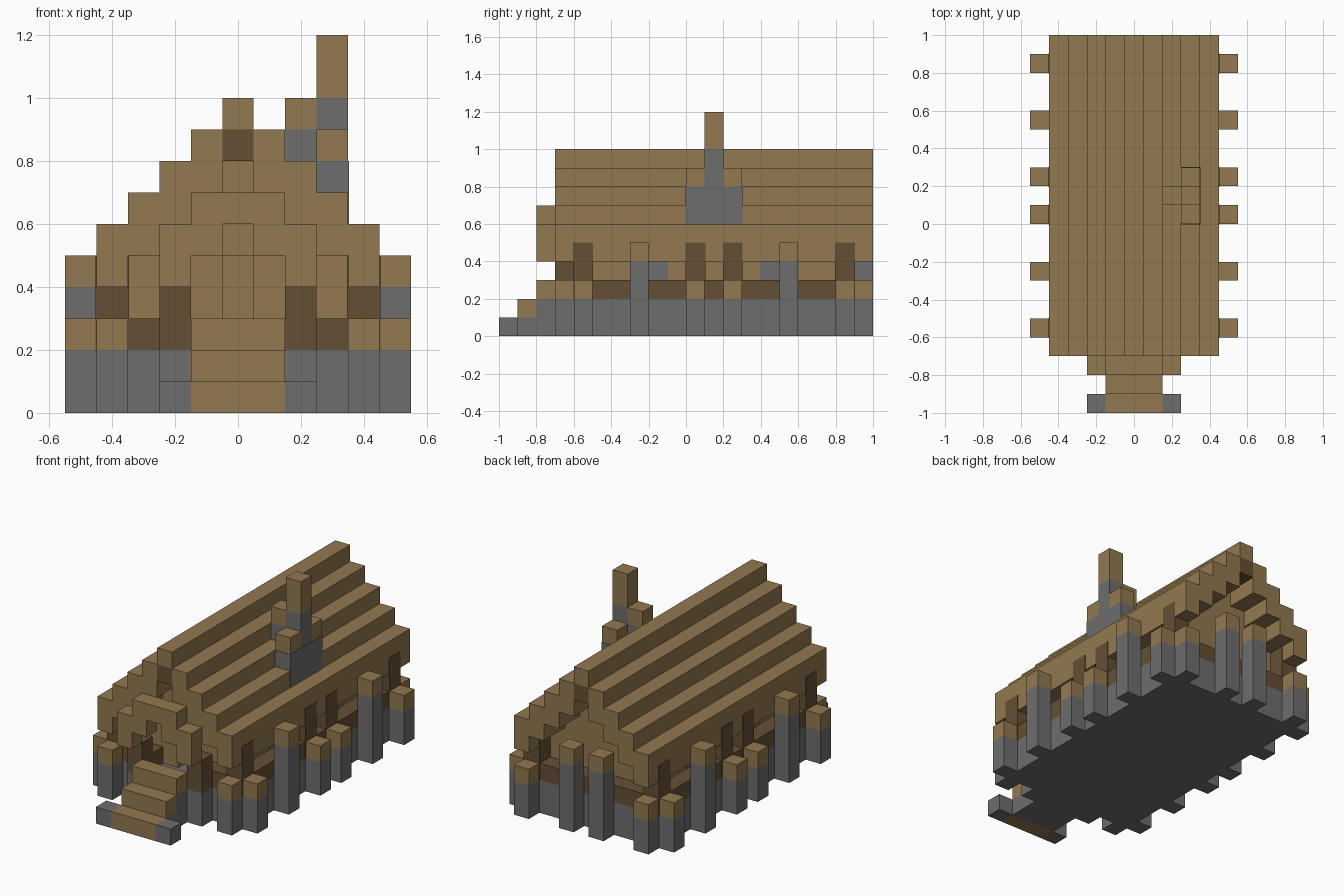
import bpy

cube = bpy.data.objects.get("Cube")
if cube:
    bpy.data.objects.remove(cube, do_unlink=True)


def material(name, color):
    m = bpy.data.materials.new(name)
    m.use_nodes = True
    m.diffuse_color = (*color, 1)
    bsdf = next(n for n in m.node_tree.nodes if n.type == 'BSDF_PRINCIPLED')
    bsdf.inputs["Base Color"].default_value = (*color, 1)
    return m


WOOD = material("light_wood", (0.29, 0.19, 0.08))
DARK = material("dark_wood", (0.13, 0.08, 0.034))
STONE = material("grey_stone", (0.155, 0.155, 0.155))
U = 0.1  # block size
PROUD = 0.03  # slight offset, in blocks, for inlaid parts


def box(name, mat, x, y, z, grow=0.0):
    """Box from block-unit ranges; grow pushes its sides outward."""
    (x0, x1), (y0, y1), (z0, z1) = x, y, z
    bpy.ops.mesh.primitive_cube_add(
        size=1, location=((x0 + x1) * U / 2, (y0 + y1) * U / 2, (z0 + z1) * U / 2))
    o = bpy.context.object
    o.name = name
    o.scale = ((x1 - x0 + 2 * grow) * U, (y1 - y0 + 2 * grow) * U, (z1 - z0) * U)
    bpy.ops.object.transform_apply(location=False, rotation=False, scale=True)
    o.data.materials.append(mat)
    return o


def cell(i):
    """Range of the one-block column centred on i."""
    return (i - 0.5, i + 0.5)


def pillar(name, i, y, top):
    box(name + "_stone", STONE, cell(i), (y, y + 1), (0, top - 1))
    box(name + "_cap", WOOD, cell(i), (y, y + 1), (top - 1, top))


# Foundation
box("foundation", STONE, (-4.5, 4.5), (-6, 9), (0, 2))
box("porch_foundation", STONE, (-2.5, 2.5), (-7, -6), (0, 2))

# Entrance steps
box("step_low", WOOD, (-1.5, 1.5), (-10, -9), (0, 1))
box("step_mid_base", STONE, (-1.5, 1.5), (-9, -8), (0, 1))
box("step_mid", WOOD, (-1.5, 1.5), (-9, -8), (1, 2))
box("step_top_base", STONE, (-1.5, 1.5), (-8, -7), (0, 2))
box("step_top", WOOD, (-1.5, 1.5), (-8, -7), (2, 3))

# Roof: stepped planks on both slopes with a dark beam under the ridge
box("roof_ridge", WOOD, cell(0), (-7, 10), (9, 10))
box("ridge_beam", DARK, cell(0), (-7, 10), (8, 9))

# Porch arch crown
box("porch_crown", WOOD, (-1.5, 1.5), (-8, -7), (6, 7))

# End walls that fill the gables, with a doorway in the front one
for i in range(-3, 4):
    top = 8 - abs(i)
    box("front_wall", WOOD, cell(i), (-5, -4), (5 if i == 0 else 2, top))
    box("back_wall", WOOD, cell(i), (7, 8), (2, top))
box("back_sill", DARK, (-3.5, 3.5), (8, 9), (2, 3))

for side, s in (("left", 1), ("right", -1)):
    def sx(a, b):
        return (a, b) if s > 0 else (-b, -a)

    # Roof steps
    for k in range(1, 5):
        box(f"roof_step_{side}", WOOD, cell(s * k), (-7, 10), (8 - k, 10 - k))

    # Side wall, sill beam and stone inlays
    box(f"side_wall_{side}", WOOD, cell(s * 3), (-5, 8), (2, 5))
    box(f"side_sill_{side}", DARK, cell(s * 4), (-6, 9), (2, 3))
    box(f"front_sill_{side}", DARK, sx(1.5, 3.5), (-6, -5), (2, 3))
    for y in (-2, 4):
        box(f"wall_stone_{side}", STONE, cell(s * 3), (y, y + 1), (3, 4), PROUD)

    # Dark posts let into the eaves, each with a short outer pillar
    for y in (-6, 0, 2, 8):
        box(f"eave_post_{side}", DARK, cell(s * 4), (y, y + 1), (2, 5), PROUD)
        pillar(f"short_pillar_{side}", s * 5, y, 3)
    for y in (-3, 5):
        pillar(f"tall_pillar_{side}", s * 5, y, 5)

    # Pillars at the two ends
    for y in (-7, 9):
        pillar(f"corner_pillar_{side}", s * 4, y, 3)
    pillar(f"back_pillar_{side}", s, 9, 5)

    # Porch posts, arch sides and step ends
    box(f"porch_post_{side}", DARK, cell(s * 2), (-7, -6), (2, 4))
    box(f"porch_arch_{side}", WOOD, cell(s * 2), (-8, -7), (4, 6))
    box(f"porch_shoulder_{side}", WOOD, cell(s), (-8, -7), (5, 6))
    box(f"step_end_{side}", STONE, cell(s * 2), (-10, -9), (0, 1))

# Chimney: wide stone foot, wooden caps and a tall stack
box("chimney_foot", STONE, cell(3), (0, 3), (6, 8), PROUD)
for y in (0, 2):
    box("chimney_foot_cap", WOOD, cell(3), (y, y + 1), (8, 9))
box("chimney_stack", STONE, cell(3), (1, 2), (8, 10))
box("chimney_stack_top", WOOD, cell(3), (1, 2), (10, 12))
box("chimney_inner", STONE, cell(2), (1, 2), (8, 9))
box("chimney_inner_cap", WOOD, cell(2), (1, 2), (9, 10))
